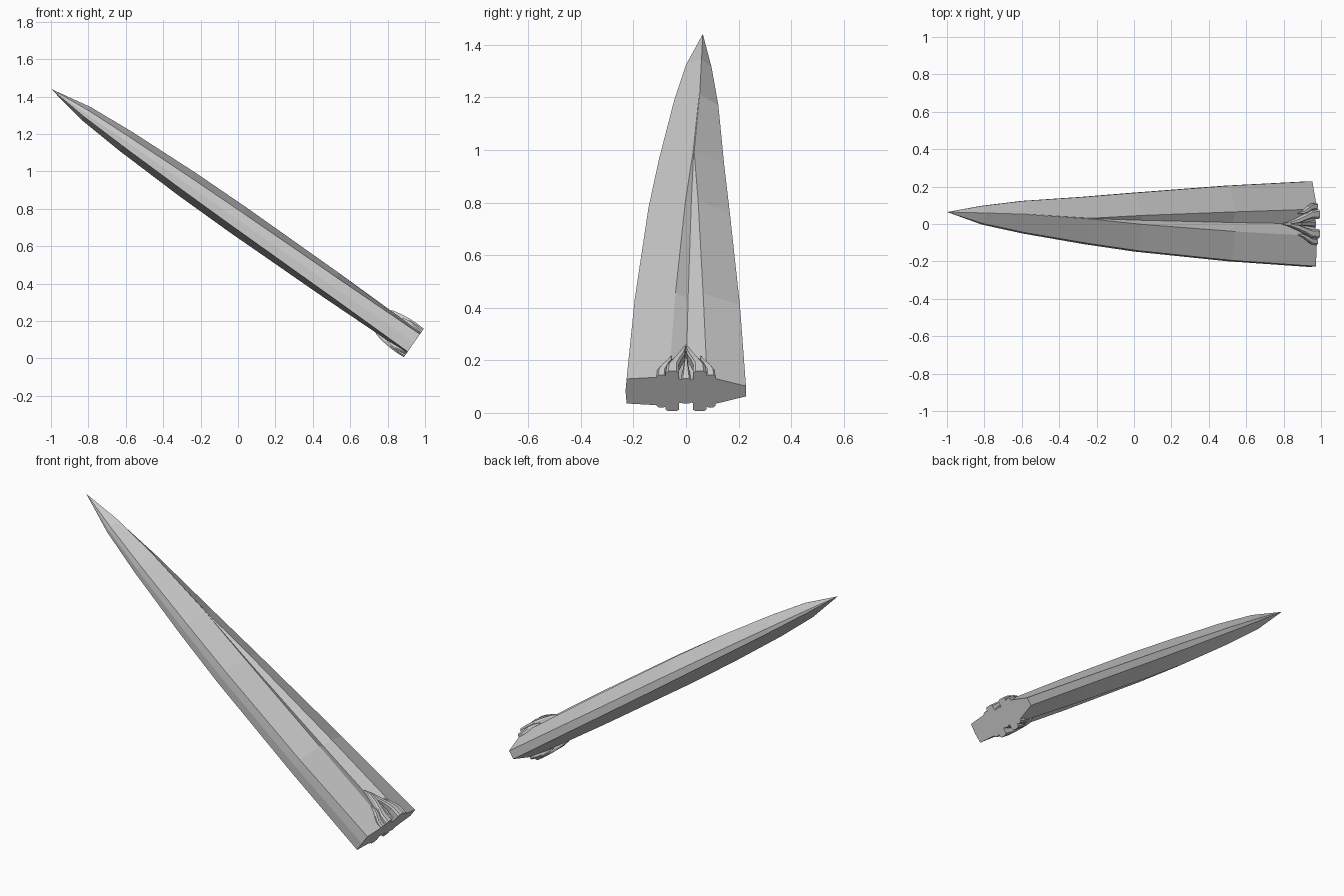
import bpy, bmesh, math
from mathutils import Vector

if "Cube" in bpy.data.objects:
    bpy.data.objects.remove(bpy.data.objects["Cube"])

# Local frame: s runs from base to tip, y is blade width, t is blade thickness
ANGLE = math.radians(35)
BASE = Vector((0.94, 0, 0.0825))
AXIS = Vector((-math.cos(ANGLE), 0, math.sin(ANGLE)))
NORMAL = Vector((math.sin(ANGLE), 0, math.cos(ANGLE)))


def place(s, y, t):
    return BASE + AXIS * s + NORMAL * t + Vector((0, y, 0))


def finish(name, bm):
    bmesh.ops.recalc_face_normals(bm, faces=bm.faces)
    mesh = bpy.data.meshes.new(name)
    bm.to_mesh(mesh)
    bm.free()
    ob = bpy.data.objects.new(name, mesh)
    bpy.context.collection.objects.link(ob)
    return ob


# Blade: s, back edge, cutting edge, left ridge, groove, right ridge,
#        ridge height, groove height, back half thickness, cutting half thickness
STATIONS = [
    (0.00, -0.226, 0.228, -0.065, 0.000, 0.080, 0.068, 0.048, 0.057, 0.024),
    (0.54, -0.195, 0.205, -0.040, 0.008, 0.065, 0.077, 0.055, 0.050, 0.022),
    (1.15, -0.143, 0.167, -0.002, 0.020, 0.046, 0.080, 0.066, 0.045, 0.020),
    (1.48, -0.103, 0.145, 0.027, 0.029, 0.031, 0.076, 0.075, 0.040, 0.017),
    (1.88, -0.046, 0.123, 0.050, 0.051, 0.052, 0.061, 0.061, 0.030, 0.012),
    (2.14, 0.001, 0.097, 0.057, 0.058, 0.059, 0.042, 0.042, 0.020, 0.007),
]


def build_blade():
    bm = bmesh.new()
    rings = []
    for s, yl, yr, rl, c, rr, h, g, e, f in STATIONS:
        upper = [(yl, e), (rl, h), (c, g), (rr, h), (yr, f)]
        lower = [(y, -t) for y, t in reversed(upper)]
        back = [(yl - 0.004, 0)]
        rings.append([bm.verts.new(place(s, y, t)) for y, t in upper + lower + back])
    n = len(rings[0])
    for a, b in zip(rings, rings[1:]):
        for i in range(n):
            j = (i + 1) % n
            bm.faces.new((a[i], a[j], b[j], b[i]))
    tip = bm.verts.new(place(2.368, 0.064, 0))
    for i in range(n):
        bm.faces.new((rings[-1][i], rings[-1][(i + 1) % n], tip))
    bm.faces.new(rings[0])
    finish("blade", bm)


# Collar ornament: curved prongs swept along (s, y, half width, height)
def build_prong(name, path, side, face):
    bm = bmesh.new()
    rings = []
    for s, y, w, h in path:
        section = [(-w, 0.03), (-w, h - 0.008), (-w * 0.6, h),
                   (w * 0.6, h), (w, h - 0.008), (w, 0.03)]
        rings.append([bm.verts.new(place(s, side * (y + dy), face * t)) for dy, t in section])
    for a, b in zip(rings, rings[1:]):
        for i in range(6):
            j = (i + 1) % 6
            bm.faces.new((a[i], a[j], b[j], b[i]))
    bm.faces.new(rings[0])
    bm.faces.new(rings[-1])
    finish(name, bm)


INNER = [(0.0, 0.052, 0.026, 0.093), (0.05, 0.050, 0.022, 0.095), (0.09, 0.034, 0.016, 0.094),
         (0.13, 0.018, 0.014, 0.090), (0.185, 0.004, 0.006, 0.080), (0.22, 0.001, 0.001, 0.062)]
OUTER = [(0.0, 0.094, 0.018, 0.075), (0.035, 0.092, 0.018, 0.080), (0.065, 0.078, 0.015, 0.084),
         (0.095, 0.062, 0.010, 0.082), (0.125, 0.058, 0.003, 0.076)]

build_blade()
for face, face_name in ((1, "upper"), (-1, "lower")):
    for side, side_name in ((1, "right"), (-1, "left")):
        build_prong(f"collar_inner_prong_{face_name}_{side_name}", INNER, side, face)
        build_prong(f"collar_outer_prong_{face_name}_{side_name}", OUTER, side, face)
    # Small spine between the inner prongs
    build_prong(f"collar_spine_{face_name}",
                [(0.0, 0, 0.02, 0.058), (0.05, 0, 0.012, 0.074), (0.11, 0, 0.006, 0.078)], 1, face)
